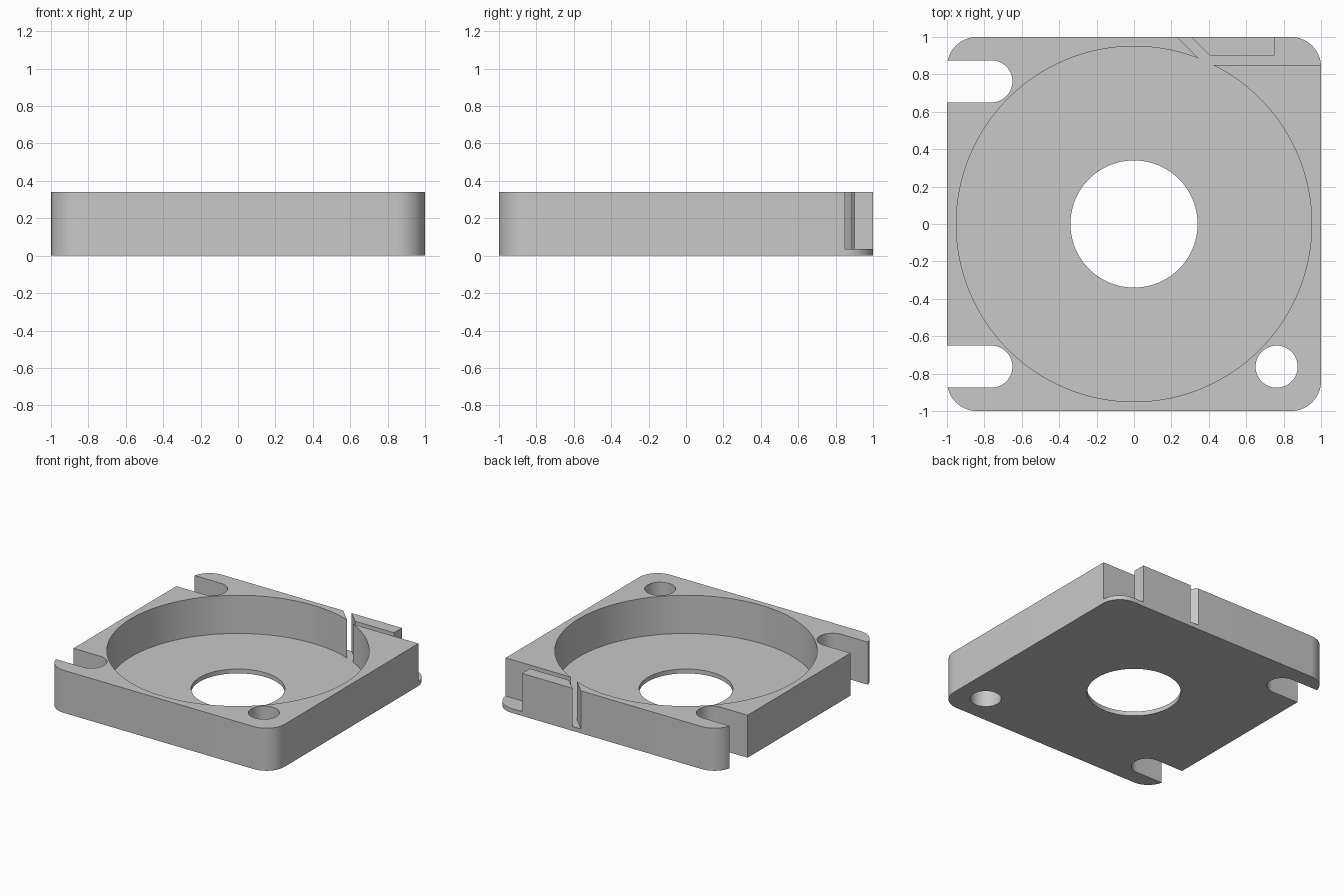
import bpy, bmesh, math

cube = bpy.data.objects.get("Cube")
if cube:
    bpy.data.objects.remove(cube, do_unlink=True)

HEIGHT = 0.34       # overall height
FLOOR = 0.035       # floor plate thickness
CORNER = 0.16       # outer corner radius
SCREW = 0.7625      # screw centre offset
SCREW_R = 0.1125    # screw hole radius

grey = bpy.data.materials.new("Plain grey")
grey.use_nodes = True
colour = (0.58, 0.58, 0.58, 1)
grey.diffuse_color = colour
grey.node_tree.nodes["Principled BSDF"].inputs["Base Color"].default_value = colour


def arc(cx, cy, r, start, end, steps):
    """Points along an arc, angles in degrees."""
    angles = [math.radians(start + (end - start) * i / steps) for i in range(steps + 1)]
    return [(cx + r * math.cos(a), cy + r * math.sin(a)) for a in angles]


def prism(name, outline, z0, z1):
    """Extrude a flat outline from z0 to z1."""
    bm = bmesh.new()
    face = bm.faces.new([bm.verts.new((x, y, z0)) for x, y in outline])
    out = bmesh.ops.extrude_face_region(bm, geom=[face])
    verts = [v for v in out["geom"] if isinstance(v, bmesh.types.BMVert)]
    bmesh.ops.translate(bm, vec=(0, 0, z1 - z0), verts=verts)
    bmesh.ops.recalc_face_normals(bm, faces=bm.faces[:])
    mesh = bpy.data.meshes.new(name)
    bm.to_mesh(mesh)
    bm.free()
    mesh.materials.append(grey)
    obj = bpy.data.objects.new(name, mesh)
    bpy.context.collection.objects.link(obj)
    return obj


def circle(cx, cy, r, steps):
    return arc(cx, cy, r, 0, 360, steps)[:-1]


# Outer outline: rounded square with two open screw slots on the right side (-x)
c = 1 - CORNER
tip = 180 - math.degrees(math.asin((SCREW + SCREW_R - c) / CORNER))
slot_side = arc(-c, c, CORNER, 90, tip, 14)
slot_side += arc(-SCREW, SCREW, SCREW_R, 90, -90, 28)
slot_side += [(-1, SCREW - SCREW_R)]
outline = arc(c, -c, CORNER, -90, 0, 16) + arc(c, c, CORNER, 0, 90, 16)
outline += slot_side + [(x, -y) for x, y in reversed(slot_side)]
housing = prism("housing", outline, 0, HEIGHT)

# Outlet channel around the baffle, with a slanted gap in the back wall
channel = [(0.13, 1.1), (0.36, 0.87), (0.40, 0.85), (1.1, 0.85), (1.1, 1.1),
           (0.75, 1.1), (0.75, 0.90), (0.405, 0.90), (0.205, 1.1)]

cutters = [
    prism("cavity_cutter", circle(0, 0, 0.95, 128), FLOOR, 0.5),
    prism("channel_cutter", channel, FLOOR, 0.5),
    prism("centre_hole_cutter", circle(0, 0, 0.34, 96), -0.1, 0.5),
    prism("screw_hole_cutter", circle(SCREW, -SCREW, SCREW_R, 48), -0.1, 0.5),
]

bpy.ops.object.select_all(action="DESELECT")
housing.select_set(True)
bpy.context.view_layer.objects.active = housing
for cutter in cutters:
    cutter.hide_render = True
    mod = housing.modifiers.new(cutter.name, "BOOLEAN")
    mod.operation = "DIFFERENCE"
    mod.solver = "EXACT"
    mod.object = cutter
    bpy.ops.object.modifier_apply(modifier=mod.name)
    bpy.data.objects.remove(cutter, do_unlink=True)

bpy.ops.object.shade_smooth_by_angle(angle=math.radians(30))
